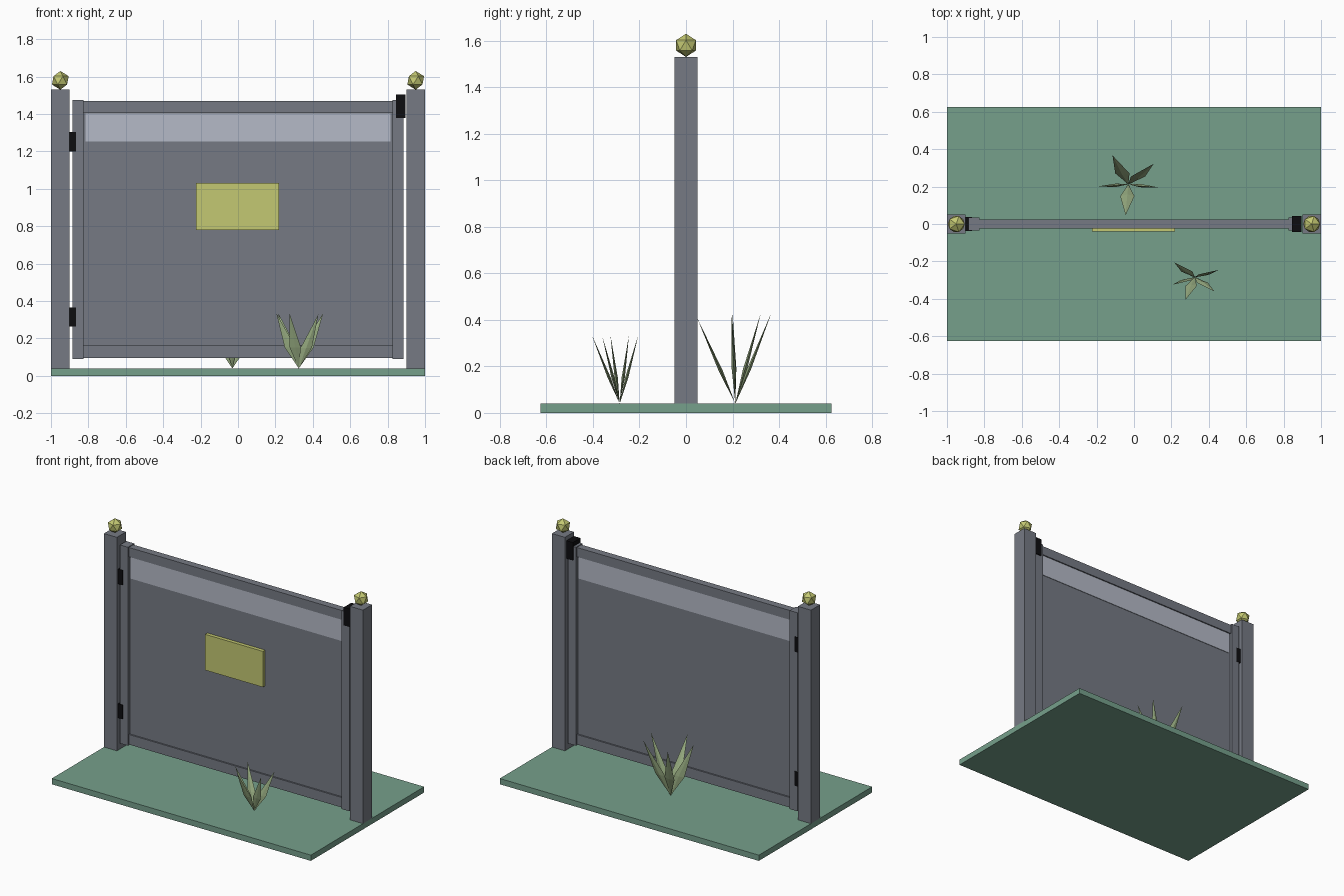
import bpy, bmesh
from mathutils import Vector

if "Cube" in bpy.data.objects:
    bpy.data.objects.remove(bpy.data.objects["Cube"])


def material(name, rgb):
    m = bpy.data.materials.new(name)
    m.diffuse_color = (*rgb, 1)
    m.use_nodes = True
    m.node_tree.nodes["Principled BSDF"].inputs["Base Color"].default_value = m.diffuse_color
    return m


GREY = material("slate grey", (0.18, 0.195, 0.23))
PALE = material("pale grey", (0.46, 0.49, 0.57))
GREEN = material("ground green", (0.18, 0.35, 0.26))
LEAF = material("leaf green", (0.34, 0.45, 0.24))
YELLOW = material("soft yellow", (0.55, 0.58, 0.17))
BLACK = material("black metal", (0.004, 0.004, 0.005))


def finish(name, bm, mat):
    bmesh.ops.recalc_face_normals(bm, faces=bm.faces)
    me = bpy.data.meshes.new(name)
    bm.to_mesh(me)
    bm.free()
    me.materials.append(mat)
    ob = bpy.data.objects.new(name, me)
    bpy.context.collection.objects.link(ob)
    return ob


def box(name, x, y, z, mat):
    """Box from (min, max) ranges on each axis."""
    bm = bmesh.new()
    bmesh.ops.create_cube(bm, size=1)
    for v in bm.verts:
        v.co = [r[0] if c < 0 else r[1] for c, r in zip(v.co, (x, y, z))]
    return finish(name, bm, mat)


def plant(name, centre, tips, width, depth):
    """Clump of flattened four-sided leaves fanning out from one point."""
    bm = bmesh.new()
    base = Vector(centre)
    for tip in tips:
        tip = Vector(tip)
        mid = base.lerp(tip, 0.38)
        ring = [bm.verts.new(mid + Vector(o)) for o in
                ((width, 0, 0), (0, depth, 0), (-width, 0, 0), (0, -depth, 0))]
        lo, hi = bm.verts.new(base), bm.verts.new(tip)
        for i in range(4):
            a, b = ring[i], ring[(i + 1) % 4]
            bm.faces.new((a, b, hi))
            bm.faces.new((b, a, lo))
    return finish(name, bm, LEAF)


# Ground slab
box("ground_slab", (-1, 1), (-0.625, 0.625), (0, 0.04), GREEN)

# Posts, finials and gate stiles on both sides
for side, s in (("left", -1), ("right", 1)):
    box(side + "_post", sorted((s * 0.9, s)), (-0.05, 0.05), (0.04, 1.53), GREY)
    bm = bmesh.new()
    bmesh.ops.create_icosphere(bm, subdivisions=1, radius=0.05)
    bmesh.ops.translate(bm, verts=bm.verts, vec=(s * 0.95, 0, 1.58))
    finish(side + "_finial", bm, YELLOW)
    box(side + "_stile", sorted((s * 0.825, s * 0.886)), (-0.035, 0.035), (0.09, 1.475), GREY)

# Gate rails, panel and pale band
box("top_rail", (-0.825, 0.825), (-0.025, 0.025), (1.405, 1.47), GREY)
box("bottom_rail", (-0.825, 0.825), (-0.025, 0.025), (0.095, 0.165), GREY)
box("gate_panel", (-0.825, 0.825), (-0.015, 0.015), (0.165, 1.405), GREY)
box("pale_band", (-0.815, 0.815), (-0.019, 0.019), (1.253, 1.403), PALE)

# Sign plate
box("sign", (-0.225, 0.22), (-0.04, -0.014), (0.78, 1.03), YELLOW)

# Hinges and latch
box("upper_hinge", (-0.905, -0.865), (-0.038, 0.038), (1.2, 1.305), BLACK)
box("lower_hinge", (-0.905, -0.865), (-0.038, 0.038), (0.265, 0.365), BLACK)
box("latch", (0.845, 0.895), (-0.042, 0.042), (1.38, 1.505), BLACK)

# Plants
plant("front_plant", (0.325, -0.285, 0.04),
      [(0.215, -0.205, 0.335), (0.455, -0.245, 0.335), (0.43, -0.36, 0.33),
       (0.275, -0.405, 0.335), (0.205, -0.325, 0.335)], 0.03, 0.007)
plant("back_plant", (-0.03, 0.212, 0.04),
      [(-0.2, 0.2, 0.435), (0.135, 0.195, 0.43), (0.105, 0.322, 0.43),
       (-0.115, 0.367, 0.43), (-0.045, 0.047, 0.41)], 0.038, 0.009)
